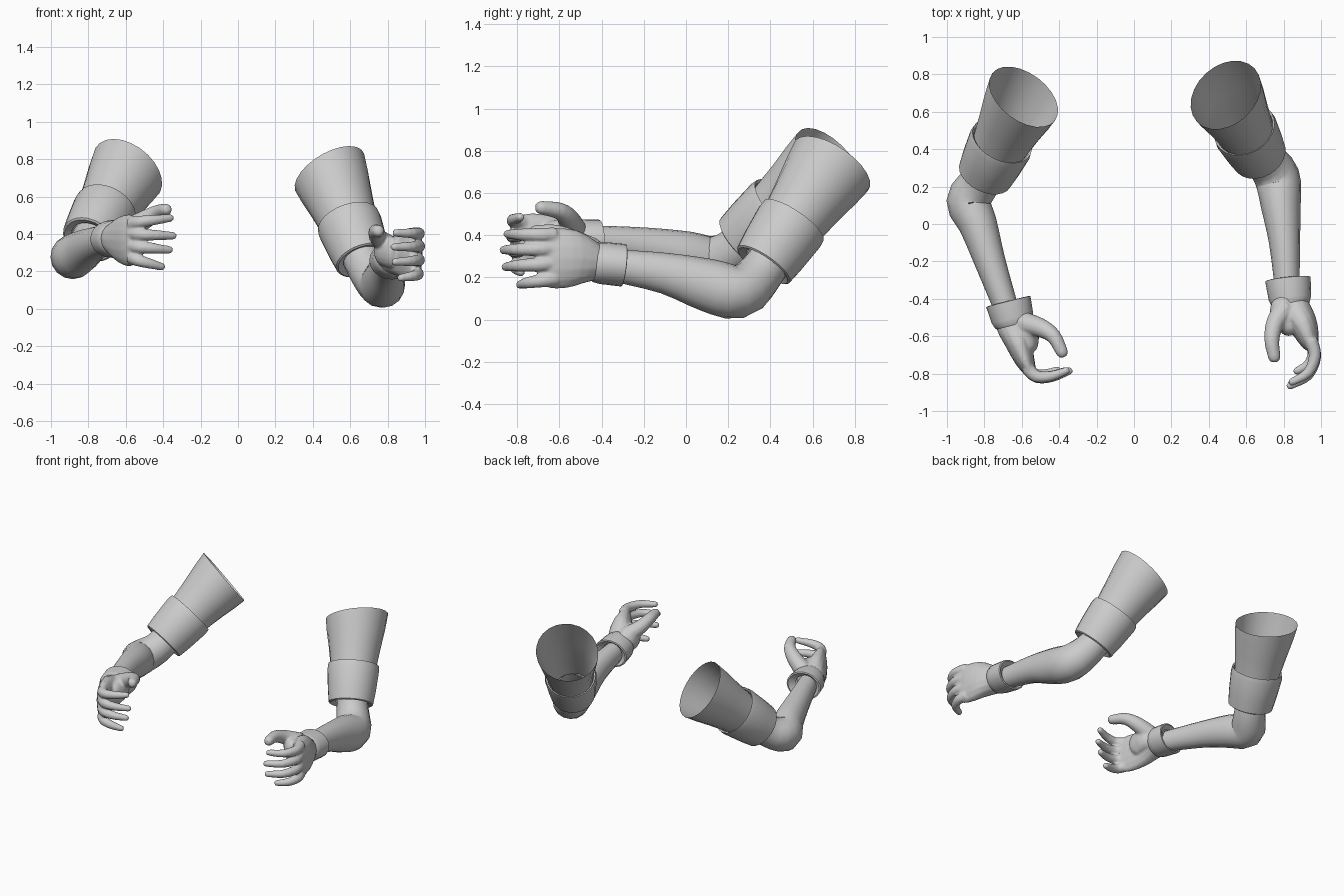
import bpy
import bmesh
import math
from mathutils import Vector

cube = bpy.data.objects.get("Cube")
if cube:
    bpy.data.objects.remove(cube, do_unlink=True)

grey = bpy.data.materials.new("plain_grey")
grey.use_nodes = True
grey.diffuse_color = (0.6, 0.6, 0.6, 1)
grey.node_tree.nodes["Principled BSDF"].inputs["Base Color"].default_value = (0.6, 0.6, 0.6, 1)


def finish(name, bm, angle=40):
    """Turn a bmesh into a smooth shaded grey object."""
    mesh = bpy.data.meshes.new(name)
    bm.to_mesh(mesh)
    bm.free()
    mesh.materials.append(grey)
    obj = bpy.data.objects.new(name, mesh)
    bpy.context.collection.objects.link(obj)
    bpy.ops.object.select_all(action='DESELECT')
    obj.select_set(True)
    bpy.context.view_layer.objects.active = obj
    bpy.ops.object.shade_smooth_by_angle(angle=math.radians(angle))
    return obj


def loft(bm, rings, sides=20, caps=False):
    """Skin elliptic rings given as (centre, axis, half width, half height)."""
    loops = []
    for centre, axis, wide, tall in rings:
        t = Vector(axis).normalized()
        v = (Vector((0, 0, 1)) - t * t.z).normalized()
        u = v.cross(t)
        turns = [math.tau * i / sides for i in range(sides)]
        loops.append([bm.verts.new(Vector(centre) + u * wide * math.cos(a) + v * tall * math.sin(a))
                      for a in turns])
    for a, b in zip(loops, loops[1:]):
        for i in range(sides):
            j = (i + 1) % sides
            bm.faces.new((a[i], a[j], b[j], b[i]))
    if caps:
        bm.faces.new(loops[0][::-1])
        bm.faces.new(loops[-1])
        bmesh.ops.recalc_face_normals(bm, faces=bm.faces)


def limb(bm, points, sides=16, steps=3, caps=False, tip=False):
    """Skin a smooth path of (x, y, z, half width, half height) points."""
    p = [Vector(q) for q in points]
    p = [p[0] * 2 - p[1]] + p + [p[-1] * 2 - p[-2]]
    path = []
    for a, b, c, d in zip(p, p[1:], p[2:], p[3:]):
        for s in range(steps):
            t = s / steps
            path.append((b * 2 + (c - a) * t + (a * 2 - b * 5 + c * 4 - d) * t**2
                         + (b * 3 - a - c * 3 + d) * t**3) * 0.5)
    path.append(p[-2])
    rings = []
    for i, q in enumerate(path):
        axis = path[min(i + 1, len(path) - 1)] - path[max(i - 1, 0)]
        rings.append((Vector(q[:3]), Vector(axis[:3]).normalized(), q[3], q[4]))
    if tip:
        centre, axis, wide, tall = rings[-1]
        for reach, size in ((0.5, 0.85), (0.85, 0.5)):
            rings.append((centre + axis * wide * reach, axis, wide * size, tall * size))
    loft(bm, rings, sides, caps)


def sleeve(side, top, bottom, opening):
    """Open upper sleeve with a folded band at its lower end."""
    top, bottom = Vector(top), Vector(bottom)
    axis = (bottom - top).normalized()
    opening = -Vector(opening).normalized()
    bm = bmesh.new()
    loft(bm, [(top.lerp(bottom, t), opening.lerp(axis, min(1, t * 2)), r, r)
              for t, r in ((0, .21), (.15, .197), (.35, .175), (.6, .152), (.95, .132))], 24)
    finish(side + "_upper_sleeve", bm)
    bm = bmesh.new()
    loft(bm, [(top.lerp(bottom, t), axis, r, r)
              for t, r in ((.58, .157), (.56, .17), (.62, .174), (.85, .162),
                           (1, .15), (1.01, .14), (.98, .105))], 24)
    finish(side + "_sleeve_band", bm)


def glove_cuff(side, wrist, end):
    """Flared cuff that opens toward the elbow."""
    wrist, end = Vector(wrist), Vector(end)
    bm = bmesh.new()
    loft(bm, [(wrist.lerp(end, t), wrist - end, w, h)
              for t, w, h in ((-.12, .085, .085), (0, .102, .095), (.25, .114, .1), (1, .122, .101),
                              (1.02, .112, .092), (.8, .066, .066))])
    finish(side + "_glove_cuff", bm)


def hand(side, palm, pad, thumb, curl, fingers):
    """Palm, thumb pad, thumb and curled fingers fused to one skin."""
    bm = bmesh.new()
    limb(bm, palm, caps=True)
    limb(bm, pad, caps=True, tip=True)
    limb(bm, [(*q, q[-1]) for q in thumb], 12, caps=True, tip=True)
    x0, y0 = curl[0]
    for z0, z1, scale in fingers:
        points = []
        for i, (x, y) in enumerate(curl):
            r = (.038, .033, .028, .021)[i]
            points.append((x0 + (x - x0) * scale, y0 + (y - y0) * scale,
                           z0 + (z1 - z0) * i / 3, r, r))
        limb(bm, points, 12, caps=True, tip=True)
    obj = finish(side + "_hand", bm, 180)
    fuse = obj.modifiers.new("fuse", 'REMESH')
    fuse.mode = 'VOXEL'
    fuse.voxel_size = 0.008
    fuse.use_smooth_shade = True
    soften = obj.modifiers.new("soften", 'SMOOTH')
    soften.factor = 0.5
    soften.iterations = 5


def arm(side, points):
    """Bent arm from inside the sleeve, past the elbow, to the wrist."""
    bm = bmesh.new()
    limb(bm, points)
    finish(side + "_forearm", bm, 60)


# Left arm
sleeve("left", (.49, .69, .73), (.667, .368, .26), (-.45, .49, .745))
arm("left", [(.63, .43, .34, .1, .1), (.69, .355, .22, .108, .108), (.765, .25, .132, .122, .127),
             (.785, .1, .165, .107, .125), (.805, -.1, .22, .083, .097), (.82, -.36, .26, .065, .075)])
glove_cuff("left", (.837, -.43, .272), (.823, -.295, .257))
hand("left",
     [(.82, -.36, .262, .07, .075), (.84, -.44, .275, .095, .095), (.9, -.53, .29, .08, .135),
      (.935, -.62, .29, .056, .145), (.95, -.665, .29, .034, .135)],
     [(.81, -.41, .29, .065, .075), (.79, -.48, .31, .065, .085), (.825, -.55, .3, .05, .085)],
     [(.81, -.45, .33, .062), (.755, -.53, .375, .05), (.737, -.62, .41, .041), (.75, -.71, .415, .034)],
     [(.945, -.62), (.969, -.71), (.93, -.81), (.835, -.865)],
     [(.4, .405, .92), (.335, .33, 1), (.265, .25, .96), (.195, .165, .68)])

# Right arm
sleeve("right", (-.59, .68, .74), (-.795, .265, .37), (.48, .64, .6))
arm("right", [(-.765, .32, .41, .1, .1), (-.825, .22, .32, .108, .108), (-.885, .12, .277, .118, .119),
              (-.835, 0, .305, .103, .114), (-.77, -.2, .345, .083, .092), (-.68, -.46, .375, .065, .072)])
glove_cuff("right", (-.642, -.535, .375), (-.672, -.415, .373))
hand("right",
     [(-.665, -.46, .375, .07, .072), (-.645, -.54, .375, .092, .092), (-.62, -.63, .37, .072, .127),
      (-.583, -.73, .365, .053, .14), (-.555, -.79, .365, .034, .13)],
     [(-.64, -.5, .385, .065, .075), (-.575, -.56, .395, .065, .085), (-.56, -.64, .38, .05, .085)],
     [(-.59, -.53, .42, .062), (-.5, -.555, .475, .052), (-.43, -.6, .515, .041), (-.385, -.685, .53, .033)],
     [(-.57, -.77), (-.52, -.817), (-.44, -.815), (-.355, -.785)],
     [(.455, .485, .97), (.4, .39, 1.04), (.335, .315, .95), (.275, .225, .75)])
